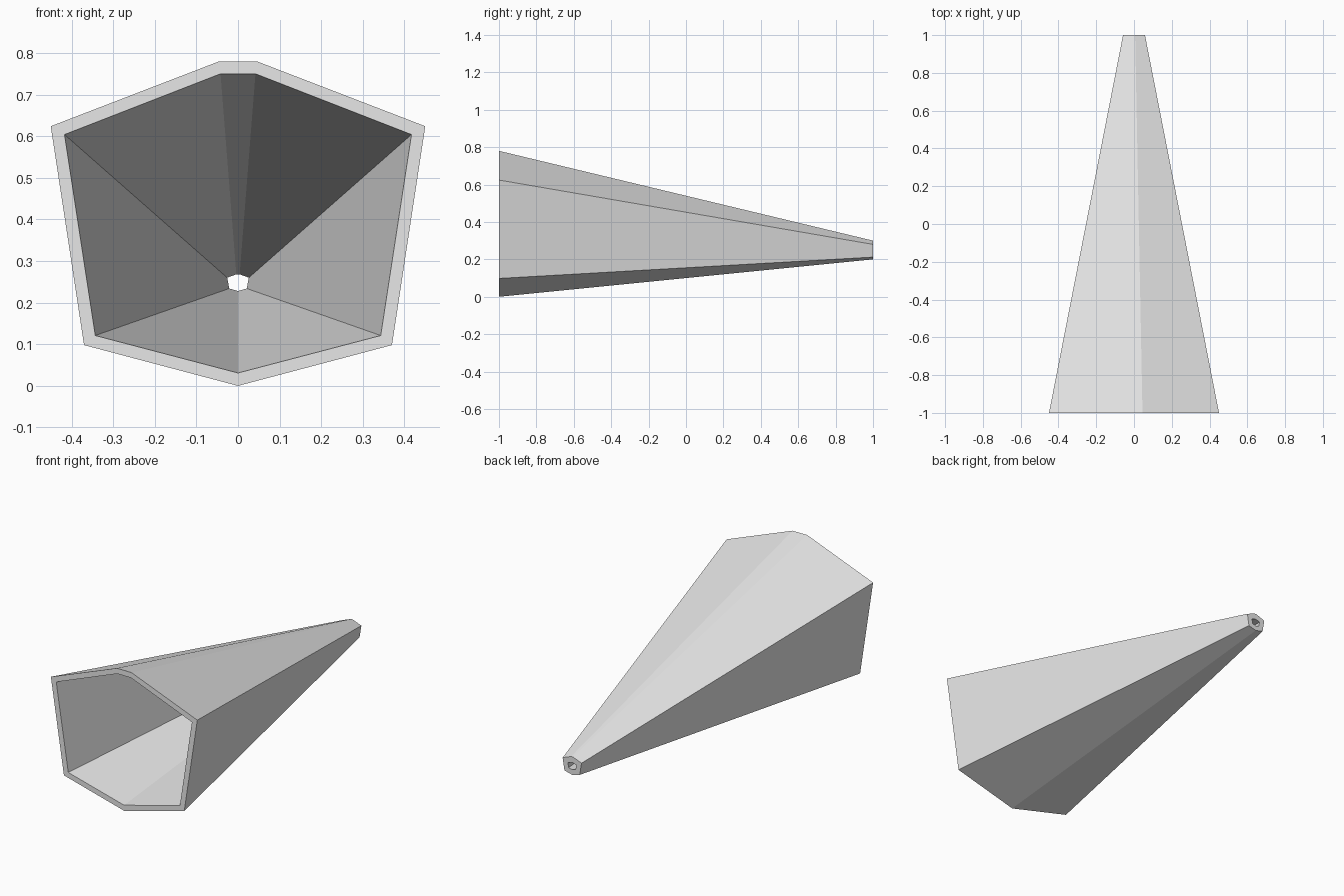
import bpy
import bmesh

cube = bpy.data.objects.get("Cube")
if cube:
    bpy.data.objects.remove(cube, do_unlink=True)

grey = bpy.data.materials.new("light_grey")
grey.use_nodes = True
grey.diffuse_color = (0.8, 0.8, 0.8, 1)
grey.node_tree.nodes["Principled BSDF"].inputs["Base Color"].default_value = (0.8, 0.8, 0.8, 1)


def section(half):
    """Mirror a half profile (bottom point first) into a closed loop."""
    return half + [(-x, z) for x, z in reversed(half[1:])]


# Seven-sided sections at the wide front mouth and the narrow back end
outer_front = section([(0, 0), (0.37, 0.098), (0.45, 0.624), (0.045, 0.78)])
inner_front = section([(0, 0.031), (0.343, 0.121), (0.417, 0.604), (0.042, 0.75)])
outer_back = section([(0, 0.2), (0.047, 0.212), (0.058, 0.28), (0.006, 0.3)])
inner_back = section([(0, 0.228), (0.021, 0.234), (0.026, 0.26), (0.004, 0.268)])

# Hollow tapered tube: four rings bridged in a closed cycle
bm = bmesh.new()
rings = [[bm.verts.new((x, y, z)) for x, z in profile]
         for profile, y in ((outer_front, -1), (outer_back, 1),
                            (inner_back, 1), (inner_front, -1))]
for r, ring in enumerate(rings):
    following = rings[(r + 1) % len(rings)]
    for i in range(len(ring)):
        j = (i + 1) % len(ring)
        bm.faces.new((ring[i], ring[j], following[j], following[i]))
bmesh.ops.recalc_face_normals(bm, faces=bm.faces)

mesh = bpy.data.meshes.new("tapered_tube")
bm.to_mesh(mesh)
bm.free()
mesh.materials.append(grey)
tube = bpy.data.objects.new("tapered_tube", mesh)
bpy.context.collection.objects.link(tube)
